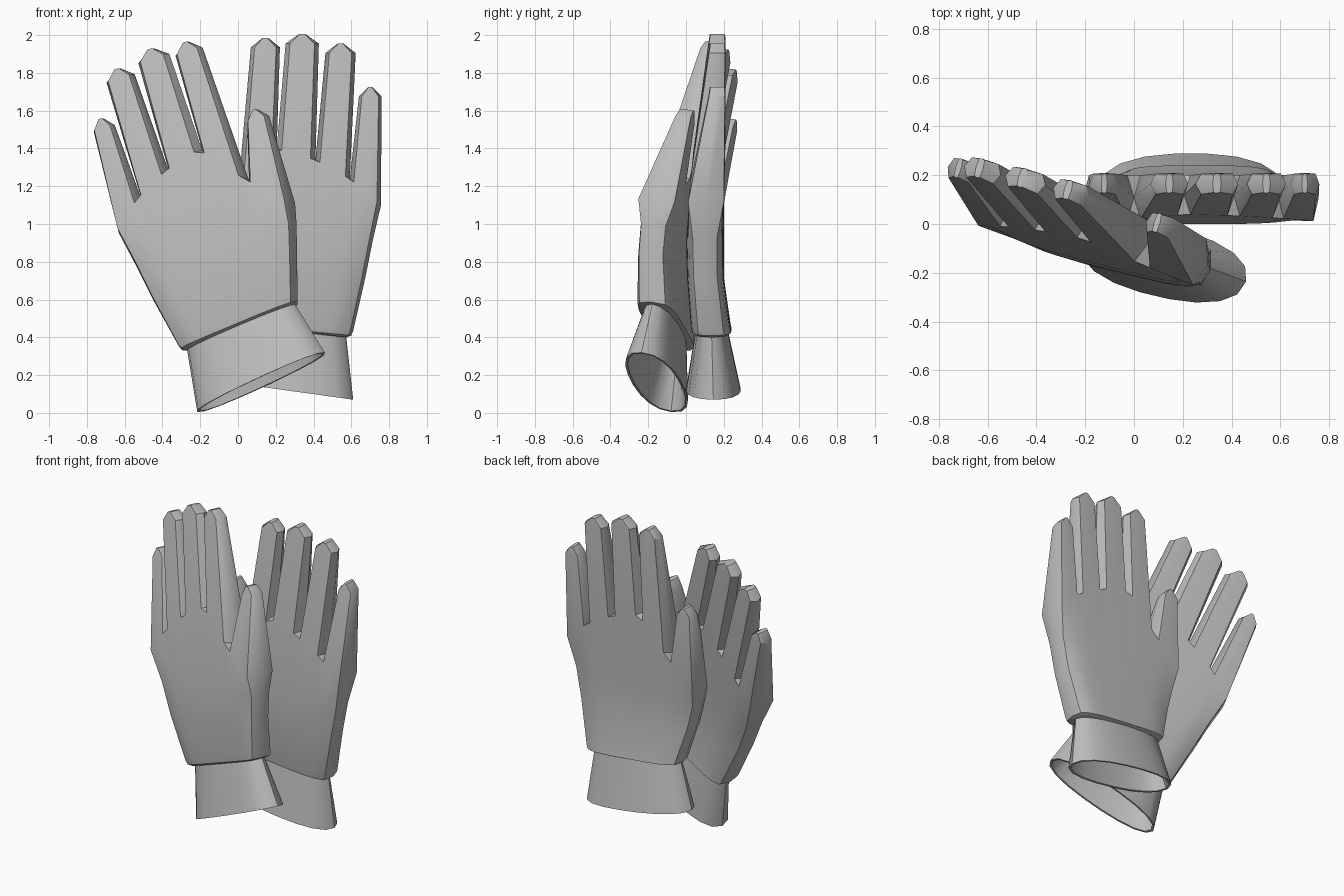
import bpy, bmesh, math
from mathutils import Matrix, Vector

if "Cube" in bpy.data.objects:
    bpy.data.objects.remove(bpy.data.objects["Cube"])

grey = bpy.data.materials.new("mid_grey")
grey.diffuse_color = (0.5, 0.5, 0.5, 1)
grey.use_nodes = True
grey.node_tree.nodes["Principled BSDF"].inputs["Base Color"].default_value = grey.diffuse_color


def finish(name, bm, frame, angle):
    bmesh.ops.transform(bm, matrix=frame, verts=bm.verts[:])
    bmesh.ops.recalc_face_normals(bm, faces=bm.faces[:])
    mesh = bpy.data.meshes.new(name)
    bm.to_mesh(mesh)
    bm.free()
    mesh.materials.append(grey)
    ob = bpy.data.objects.new(name, mesh)
    bpy.context.collection.objects.link(ob)
    bpy.ops.object.select_all(action='DESELECT')
    bpy.context.view_layer.objects.active = ob
    ob.select_set(True)
    bpy.ops.object.shade_smooth_by_angle(angle=math.radians(angle))


def bridge(bm, a, b):
    for i in range(len(a)):
        j = (i + 1) % len(a)
        bm.faces.new((a[i], a[j], b[j], b[i]))


def section(us, left, right, y0, y1, power):
    """Closed flat-oval ring: left end, front points, right end, back points."""
    l, r = Vector((left[0], 0, left[1])), Vector((right[0], 0, right[1]))
    ym, h = (y0 + y1) / 2, (y1 - y0) / 2

    def at(u, side):
        p = l.lerp(r, (u + 1) / 2)
        p.y = ym + side * h * max(0, 1 - abs(u) ** power) ** (1 / power)
        return p
    return [at(-1, 0)] + [at(u, -1) for u in us] + [at(1, 0)] + [at(u, 1) for u in reversed(us)]


# finger boundaries (x, z) at the webs: thumb side to little finger side
WEBS = [(-.212, .98), (0, 1.17), (.205, 1.40), (.41, 1.34), (.592, 1.24), (.757, 1.10)]
# shoulders of the finger tips: (x, z, half width) for thumb to little finger
TIPS = [(-.122, 1.48, .062), (.145, 1.935, .077), (.34, 1.955, .088),
        (.543, 1.905, .08), (.70, 1.675, .06)]
# wrist hem and lower hand: left, right, front y, back y
PALM = [((-.05, .465), (.575, .40), .05, .22),
        ((-.075, .475), (.60, .41), .03, .24),
        ((-.085, .505), (.61, .435), .025, .235),
        ((-.15, .72), (.675, .72), .005, .2),
        ((-.19, .87), (.715, .92), .0, .2)]


def hand(name, frame):
    bm = bmesh.new()

    def depth(z):
        return .1 * max(0, z - 1.0), .2

    # web ring: three front and three back points per finger, shared seam points
    seams, front, back = [], [], []
    for x, z in WEBS:
        y0, y1 = depth(z)
        seams.append(bm.verts.new((x, (y0 + y1) / 2, z)))
    for (xa, za), (xb, zb) in zip(WEBS, WEBS[1:]):
        for t in (.13, .5, .87):
            x, z = xa + (xb - xa) * t, za + (zb - za) * t
            y0, y1 = depth(z)
            front.append(bm.verts.new((x, y0, z)))
            back.append(bm.verts.new((x, y1, z)))

    # lower hand
    xl, xr = WEBS[0][0], WEBS[-1][0]
    us = [(v.co.x - xl) / (xr - xl) * 2 - 1 for v in front]
    rows = [[bm.verts.new(p) for p in section(us, *lv, 4)] for lv in PALM]
    rows.append([seams[0]] + front + [seams[-1]] + back[::-1])
    for a, b in zip(rows, rows[1:]):
        bridge(bm, a, b)
    bm.faces.new(rows[0])

    # webs between fingers
    for i in range(1, 5):
        for side in (front, back):
            bm.faces.new((side[3 * i - 1], side[3 * i], seams[i]))

    # fingers with roof-shaped tips
    for i, (x, z, w) in enumerate(TIPS):
        base = [seams[i]] + front[3 * i:3 * i + 3] + [seams[i + 1]] + back[3 * i:3 * i + 3][::-1]
        us = (-.74, 0, .74)
        tip = [bm.verts.new(p) for p in section(us, (x - w, z), (x + w, z), .118, .21, 4)]
        top = [bm.verts.new(p) for p in
               section(us, (x - w * .2, z + .05), (x + w * .2, z + .05), .126, .207, 4)]
        bridge(bm, base, tip)
        bridge(bm, tip, top)
        bm.faces.new(top)
    finish(name, bm, frame, 40)


def cuff(name, frame):
    """Open flared cuff with a thin wall."""
    bm = bmesh.new()
    us = [-math.cos(math.pi * k / 9) for k in range(1, 9)]
    levels = [((-.05, .50), (.57, .43), .055, .215),
              ((-.145, .175), (.61, .07), .0, .29),
              ((-.13, .175), (.595, .072), .014, .276),
              ((-.035, .47), (.555, .40), .07, .20)]
    rows = [[bm.verts.new(p) for p in section(us, *lv, 2.3)] for lv in levels]
    for a, b in zip(rows, rows[1:]):
        bridge(bm, a, b)
    bm.faces.new(rows[0])
    bm.faces.new(rows[-1])
    finish(name, bm, frame, 40)


# rear glove stands upright; front glove is its mirror image, turned and leaning
ex, ey, ez = (-.930, .235, -.285), (.269, .960, -.087), (-.258, .159, .953)
mirror = Matrix((ex, ey, ez)).transposed().to_4x4()
frames = {"rear_glove": Matrix.Identity(4),
          "front_glove": Matrix.Translation((.331, -.369, .124)) @ mirror}
for prefix, frame in frames.items():
    hand(prefix + "_hand", frame)
    cuff(prefix + "_cuff", frame)
